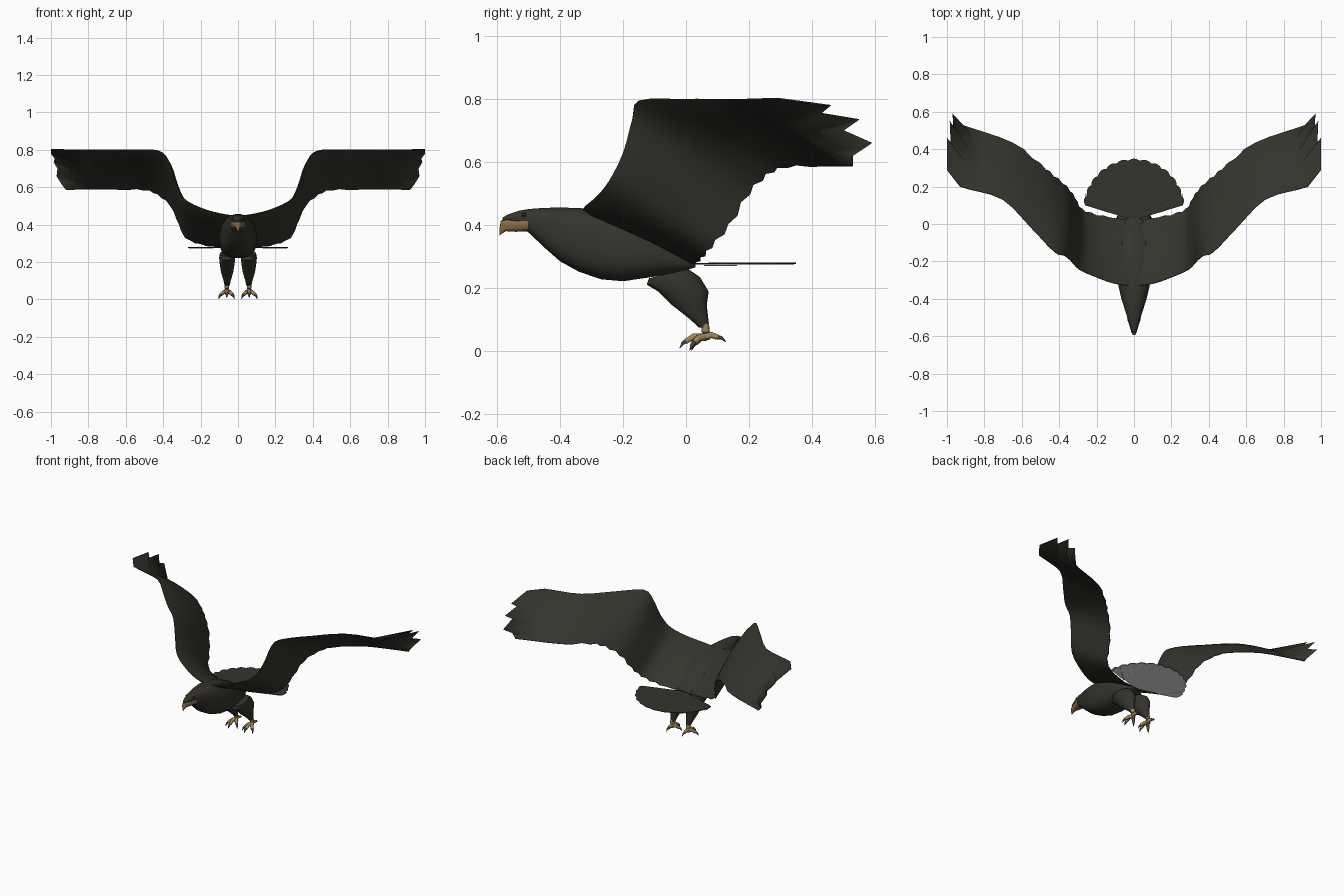
import bpy, bmesh, math
from mathutils import Vector as V

if "Cube" in bpy.data.objects:
    bpy.data.objects.remove(bpy.data.objects["Cube"])


def material(name, rgb):
    m = bpy.data.materials.new(name)
    m.diffuse_color = (*rgb, 1)
    m.use_nodes = True
    m.node_tree.nodes["Principled BSDF"].inputs["Base Color"].default_value = m.diffuse_color
    return m


PLUMAGE = material("dark_plumage", (0.034, 0.033, 0.025))
UNDER = material("pale_tail_underside", (0.80, 0.78, 0.78))
HORN = material("tan_beak", (0.25, 0.15, 0.06))
SKIN = material("tan_foot", (0.36, 0.23, 0.10))
CLAW = material("dark_claw", (0.07, 0.055, 0.04))
EYE = material("brown_eye", (0.025, 0.016, 0.01))


def finish(name, bm, mats, angle=50):
    bmesh.ops.recalc_face_normals(bm, faces=bm.faces)
    me = bpy.data.meshes.new(name)
    bm.to_mesh(me)
    bm.free()
    for m in mats:
        me.materials.append(m)
    for p in me.polygons:
        p.use_smooth = True
    me.set_sharp_from_angle(angle=math.radians(angle))
    ob = bpy.data.objects.new(name, me)
    bpy.context.collection.objects.link(ob)
    return ob


def loft(name, rings, mat, sx=1, angle=50):
    """Skin a list of closed rings; ends are closed with strips of quads."""
    bm = bmesh.new()
    rows = [[bm.verts.new((p[0] * sx, p[1], p[2])) for p in r] for r in rings]
    n = len(rows[0])
    for a, b in zip(rows, rows[1:]):
        for i in range(n):
            j = (i + 1) % n
            bm.faces.new((a[i], a[j], b[j], b[i]))
    for r in (rows[0], rows[-1]):
        for i in range(n // 2 - 1):
            bm.faces.new((r[i], r[i + 1], r[n - 2 - i], r[n - 1 - i]))
    return finish(name, bm, [mat], angle)


def ring(c, u, v, n=16, power=1):
    """Ellipse; a power below 1 makes it boxier."""
    c, u, v = V(c), V(u), V(v)
    pts = []
    for i in range(n):
        a = 2 * math.pi * (i + .5) / n
        s, t = math.cos(a), math.sin(a)
        pts.append(c + u * math.copysign(abs(s) ** power, s) + v * math.copysign(abs(t) ** power, t))
    return pts


def tube(name, pts, radii, mat, sx):
    pts = [V(p) for p in pts]
    rings = []
    for i, p in enumerate(pts):
        d = pts[min(i + 1, len(pts) - 1)] - pts[max(i - 1, 0)]
        q = d.to_track_quat('Z', 'Y')
        rings.append(ring(p, q @ V((radii[i], 0, 0)), q @ V((0, radii[i], 0)), 8))
    return loft(name, rings, mat, sx)


def long_loft(name, rows, mat):
    """Rings along y given as y, low z, high z, half width."""
    return loft(name, [ring((0, y, (a + b) / 2), (w, 0, 0), (0, 0, (b - a) / 2), 20, .75)
                       for y, a, b, w in rows], mat)


# Body with head, and hooked beak
long_loft("body", [(-.583, .414, .424, .010), (-.565, .412, .434, .016), (-.53, .395, .446, .026),
                   (-.5, .375, .451, .036), (-.45, .327, .455, .052), (-.4, .283, .456, .068),
                   (-.34, .25, .455, .082), (-.27, .226, .446, .095), (-.2, .22, .425, .1),
                   (-.1, .235, .38, .094), (-.02, .25, .315, .07), (.03, .265, .285, .04)], PLUMAGE)
long_loft("beak", [(-.502, .38, .424, .037), (-.54, .378, .42, .026), (-.573, .38, .419, .016),
                   (-.589, .37, .414, .010), (-.594, .364, .385, .004)], HORN)

# Wing stations: leading edge point, trailing edge point
LEAD = [(0, -.33, .445), (.1, -.32, .46), (.2, -.285, .49), (.29, -.245, .54), (.335, -.20, .63),
        (.37, -.17, .74), (.425, -.15, .795), (.55, -.02, .80), (.70, .13, .80), (.88, .185, .80)]
TRAIL = [(0, .02, .272), (.1, .03, .28), (.2, .05, .295), (.28, .08, .33), (.315, .14, .40),
         (.36, .20, .50), (.43, .26, .56), (.50, .32, .585), (.65, .435, .588), (.86, .51, .588)]
# Feathered wing tip, front to back, and matching chord fractions
TIP = [(.93, .20, .80), (1.0, .29, .803), (1.0, .46, .78), (.98, .43, .755), (.985, .55, .735),
       (.965, .50, .70), (.97, .59, .66), (.945, .53, .62), (.92, .53, .587)]
FRAC = [0, .1, .3, .42, .55, .67, .8, .9, 1]


def spline(pts, sub):
    P = [V(p) for p in pts]
    out = []
    for i in range(len(P) - 1):
        a, b, c, d = P[max(i - 1, 0)], P[i], P[i + 1], P[min(i + 2, len(P) - 1)]
        for k in range(sub):
            t = k / sub
            out.append(.5 * (2 * b + (c - a) * t + (2 * a - 5 * b + 4 * c - d) * t * t
                             + (3 * b - a - 3 * c + d) * t ** 3))
    return out + [P[-1]]


def wing_rings():
    L, T = spline(LEAD, 3), spline(TRAIL, 3)
    n = len(L)
    rings = []
    for i in range(n):
        k, m = max(i - 1, 0), min(i + 1, n - 1)
        chord = T[i] - L[i]
        nor = ((L[m] - L[k]) + (T[m] - T[k])).cross(chord).normalized()
        # ragged trailing feathers
        if 4 < i < n - 4:
            chord = chord * (1.012 if i % 2 else .985)
        thick = .034 * (1 - .6 * i / n)
        up, low = [], []
        for f in FRAC:
            base = L[i] + chord * f + nor * (.05 * f * (1 - f))
            h = .002 + thick * 1.5 * math.sqrt(f) * (1 - f)
            up.append(base + nor * h * .7)
            low.append(base - nor * h)
        rings.append(up + low[::-1])
    rings.append([V(p) + nor * .002 for p in TIP] + [V(p) - nor * .002 for p in reversed(TIP)])
    return rings


WING = wing_rings()
for sx, side in ((1, "left"), (-1, "right")):
    loft(side + "_wing", WING, PLUMAGE, sx, 60)

    # Feathered thigh, sheared forward at the top
    loft(side + "_thigh",
         [ring((.058, y, z), (rx, 0, 0), (0, ry, s), 12) for y, z, rx, ry, s in
          ((-.055, .245, .04, .065, .015), (-.04, .222, .044, .088, .012), (-.008, .188, .041, .083, 0),
           (.01, .146, .034, .058, 0), (.042, .1, .02, .03, 0), (.058, .073, .014, .017, 0))],
         PLUMAGE, sx)

    # Shank, toes and claws
    tube(side + "_shank", [(.06, .06, .085), (.06, .063, .06), (.06, .06, .036)],
         [.014, .014, .017], SKIN, sx)
    for name, mid, end, tip in (("middle", (.06, .025, .045), (.06, .0, .03), (.06, -.02, .008)),
                                ("inner", (.045, .045, .04), (.03, .03, .025), (.018, .018, .001)),
                                ("outer", (.075, .04, .04), (.092, .025, .025), (.104, .012, .001)),
                                ("hind", (.06, .08, .05), (.06, .1, .043), (.06, .127, .028))):
        tube(f"{side}_{name}_toe", [(.06, .06, .043), mid, end], [.013, .011, .009], SKIN, sx)
        e, t = V(end), V(tip)
        tube(f"{side}_{name}_claw", [e, (e + t) / 2 + V((0, 0, .005)), t], [.008, .006, .001], CLAW, sx)

    # Eye
    bm = bmesh.new()
    bmesh.ops.create_uvsphere(bm, u_segments=10, v_segments=6, radius=.007)
    bmesh.ops.translate(bm, verts=bm.verts, vec=(.028 * sx, -.515, .432))
    finish(side + "_eye", bm, [EYE])


# Fan tail: pleated feathers with scalloped ends, dark above and pale below
def tail():
    bm = bmesh.new()
    feathers, steps = 13, 4
    n = feathers * steps
    layers = []
    for z in (.279, .275):
        rows = []
        for r in (0, .5, 1):
            row = []
            for i in range(n + 1):
                a = math.radians(17 + 146 * i / n)
                wave = math.sin(math.pi * (i % steps) / steps)
                rr = r * (.253 + .067 * math.sin(a)) + (.01 * wave if r == 1 else 0)
                row.append(bm.verts.new((rr * math.cos(a), .02 + rr * math.sin(a),
                                         z + .003 * r * (wave - .5))))
            rows.append(row)
        layers.append(rows)
        for a, b in zip(rows, rows[1:]):
            for i in range(n):
                f = bm.faces.new((a[i], b[i], b[i + 1], a[i + 1]))
                f.material_index = 0 if z > .277 else 1
    top, bot = layers
    for i in range(n):
        bm.faces.new((top[2][i], top[2][i + 1], bot[2][i + 1], bot[2][i]))
    for e in (0, n):
        for k in range(2):
            bm.faces.new((top[k][e], top[k + 1][e], bot[k + 1][e], bot[k][e]))
    bmesh.ops.remove_doubles(bm, verts=bm.verts, dist=.0001)
    finish("tail", bm, [PLUMAGE, UNDER], 40)


tail()
# Pale lower corner feathers peeking out beside the fan
for sx, side in ((1, "left"), (-1, "right")):
    bm = bmesh.new()
    outline = [(.13, .058), (.25, .098), (.262, .13), (.258, .162), (.24, .158)]
    f = bm.faces.new([bm.verts.new((x * sx, y, .270)) for x, y in outline])
    g = bmesh.ops.extrude_face_region(bm, geom=[f])
    bmesh.ops.translate(bm, verts=[v for v in g["geom"] if isinstance(v, bmesh.types.BMVert)],
                        vec=(0, 0, .003))
    finish(side + "_tail_corner", bm, [UNDER])
